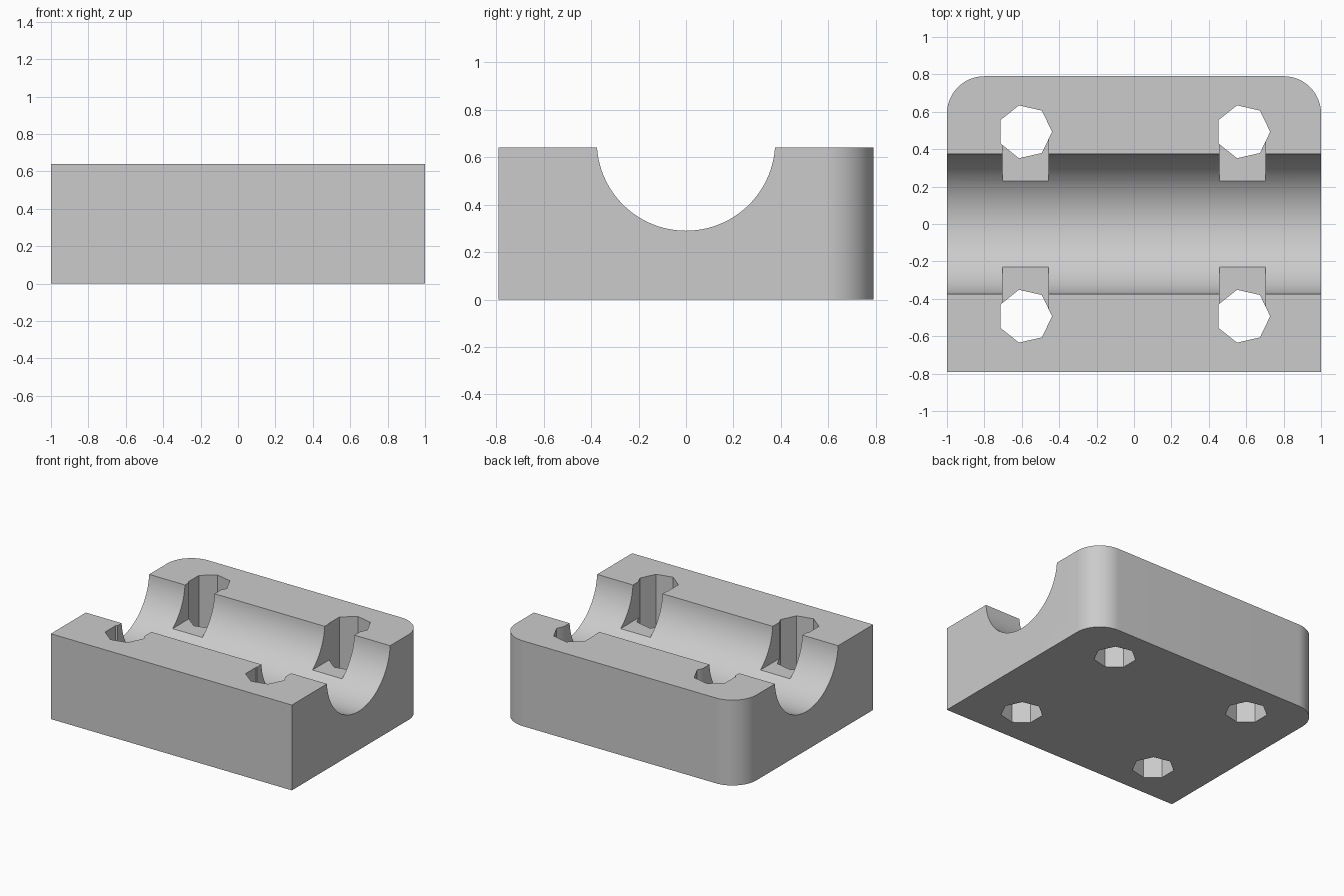
import bpy
import bmesh
from math import cos, sin, pi, radians

default = bpy.data.objects.get("Cube")
if default:
    bpy.data.objects.remove(default, do_unlink=True)

HALF_X, HALF_Y, HEIGHT = 1.0, 0.79, 0.64
CORNER = 0.2
BORE_R, BORE_Z = 0.376, 0.666
HOLE_X, HOLE_Y, HOLE_R = 0.583, 0.493, 0.145
SLOT_X, SLOT_WIDTH = 0.58, 0.246
SLOT_INNER, SLOT_FLOOR = 0.23, 0.368

grey = bpy.data.materials.new("plain grey")
grey.use_nodes = True
colour = (0.6, 0.6, 0.6, 1)
grey.diffuse_color = colour
grey.node_tree.nodes["Principled BSDF"].inputs["Base Color"].default_value = colour


def prism(name, outline, z0, z1):
    """Extrude a plan outline upwards from z0 to z1."""
    bm = bmesh.new()
    base = bm.faces.new([bm.verts.new((x, y, z0)) for x, y in outline])
    top = bmesh.ops.extrude_face_region(bm, geom=[base])["geom"]
    bmesh.ops.translate(bm, vec=(0, 0, z1 - z0),
                        verts=[v for v in top if isinstance(v, bmesh.types.BMVert)])
    bmesh.ops.recalc_face_normals(bm, faces=bm.faces)
    mesh = bpy.data.meshes.new(name)
    bm.to_mesh(mesh)
    bm.free()
    mesh.materials.append(grey)
    obj = bpy.data.objects.new(name, mesh)
    bpy.context.collection.objects.link(obj)
    return obj


def arc(cx, cy, r, start, end, steps):
    angles = [radians(start + (end - start) * i / steps) for i in range(steps + 1)]
    return [(cx + r * cos(a), cy + r * sin(a)) for a in angles]


def cut(target, cutter):
    """Subtract the cutter, then remove it."""
    cutter.hide_render = True
    mod = target.modifiers.new("cut", "BOOLEAN")
    mod.operation = "DIFFERENCE"
    mod.solver = "EXACT"
    mod.object = cutter
    bpy.context.view_layer.objects.active = target
    bpy.ops.object.modifier_apply(modifier=mod.name)
    bpy.data.objects.remove(cutter, do_unlink=True)


# Block with two rounded back corners
cx, cy = HALF_X - CORNER, HALF_Y - CORNER
outline = [(-HALF_X, -HALF_Y), (HALF_X, -HALF_Y)]
outline += arc(cx, cy, CORNER, 0, 90, 24) + arc(-cx, cy, CORNER, 90, 180, 24)
block = prism("clamp_block", outline, 0, HEIGHT)

# Round channel along the length
bpy.ops.mesh.primitive_cylinder_add(vertices=96, radius=BORE_R, depth=3,
                                    location=(0, 0, BORE_Z), rotation=(0, pi / 2, 0))
cut(block, bpy.context.object)

# Seven-sided bolt holes, each with a slot opening into the channel
for sx in (-1, 1):
    for sy in (-1, 1):
        hole = arc(sx * HOLE_X, sy * HOLE_Y, HOLE_R, 0, 360, 7)[:-1]
        cut(block, prism("hole_cutter", hole, -0.2, 1))
        x0, x1 = (sx * SLOT_X + s * SLOT_WIDTH / 2 for s in (-1, 1))
        # stop inside the hole, clear of its far wall
        y0, y1 = sy * (SLOT_INNER - 0.02), sy * HOLE_Y
        slot = [(x0, y0), (x1, y0), (x1, y1), (x0, y1)]
        cut(block, prism("slot_cutter", slot, SLOT_FLOOR, 1))

# Smooth the curved faces, keep the cut edges crisp
bpy.ops.object.select_all(action="DESELECT")
block.select_set(True)
bpy.context.view_layer.objects.active = block
bpy.ops.object.shade_smooth_by_angle(angle=radians(30))
